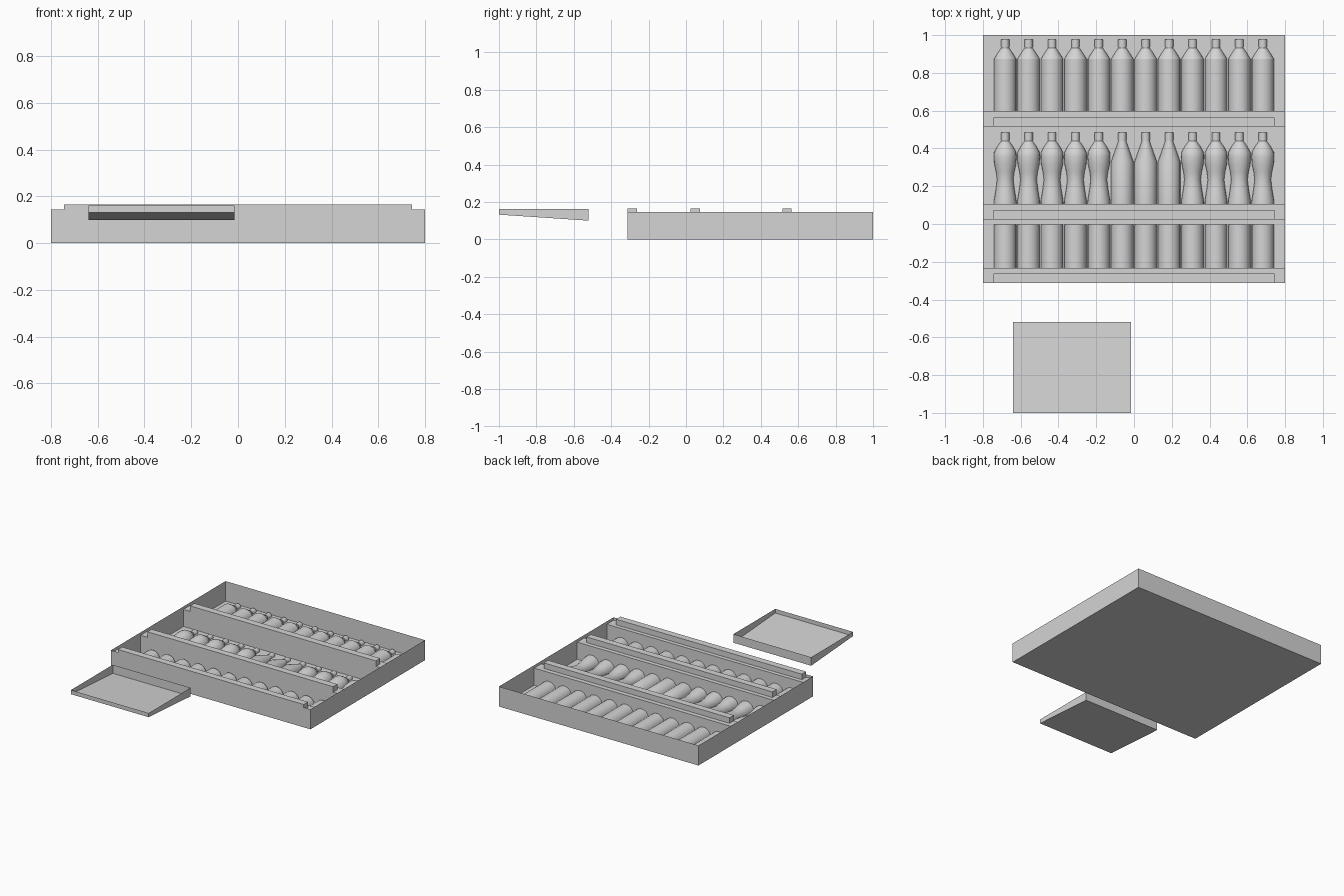
import bpy
import bmesh
import math

cube = bpy.data.objects.get("Cube")
if cube:
    bpy.data.objects.remove(cube, do_unlink=True)

grey = bpy.data.materials.new("plain grey")
grey.use_nodes = True
grey.diffuse_color = (0.66, 0.66, 0.66, 1)
grey.node_tree.nodes["Principled BSDF"].inputs["Base Color"].default_value = (0.66, 0.66, 0.66, 1)


def add_object(name, bm):
    bmesh.ops.recalc_face_normals(bm, faces=bm.faces)
    mesh = bpy.data.meshes.new(name)
    bm.to_mesh(mesh)
    bm.free()
    mesh.materials.append(grey)
    obj = bpy.data.objects.new(name, mesh)
    bpy.context.collection.objects.link(obj)
    return obj


def box(name, x, y, z, open_top=False, front_floor=None):
    """Box from (min, max) ranges; open boxes are thin sheets, floor may slope."""
    bm = bmesh.new()
    bmesh.ops.create_cube(bm, size=1)
    for v in bm.verts:
        low, front = v.co.z < 0, v.co.y < 0
        v.co.x = x[v.co.x > 0]
        v.co.y = y[v.co.y > 0]
        v.co.z = z[v.co.z > 0]
        if low and front and front_floor is not None:
            v.co.z = front_floor
    if open_top:
        bm.normal_update()
        top = [f for f in bm.faces if f.normal.z > 0.9]
        bmesh.ops.delete(bm, geom=top, context="FACES_ONLY")
    return add_object(name, bm)


def half_lathe(name, profile, sides=12):
    """Half revolve (distance, radius) points about the y axis, ends and base closed."""
    bm = bmesh.new()
    rings = []
    for d, r in profile:
        angles = [math.pi * i / sides for i in range(sides + 1)]
        rings.append([bm.verts.new((r * math.cos(a), d, r * math.sin(a))) for a in angles])
    for a, b in zip(rings, rings[1:]):
        for i in range(sides):
            bm.faces.new((a[i], a[i + 1], b[i + 1], b[i]))
        bm.faces.new((a[-1], a[0], b[0], b[-1]))
    bm.faces.new(rings[0])
    bm.faces.new(rings[-1])
    obj = add_object(name, bm)
    bpy.ops.object.select_all(action="DESELECT")
    obj.select_set(True)
    bpy.context.view_layer.objects.active = obj
    bpy.ops.object.shade_smooth_by_angle(angle=math.radians(30))
    return obj


# Cabinet lying on its back, open at the top
box("cabinet", (-0.8, 0.8), (-0.313, 1.0), (0, 0.145), open_top=True)

# Shelves with a raised front rail on each
shelves = {"bottom": (-0.312, -0.234), "middle": (0.025, 0.105), "top": (0.516, 0.598)}
for label, (front, back) in shelves.items():
    box(label + "_shelf", (-0.799, 0.799), (front, back), (0.001, 0.125))
    box(label + "_rail", (-0.745, 0.745), (front, front + 0.049), (0.125, 0.165))

# Separate tray with a sloping floor
box("tray", (-0.64, -0.016), (-1.0, -0.52), (0.10, 0.162), open_top=True, front_floor=0.132)

# Bottle and can profiles
cap = [(0.335, 0.02), (0.338, 0.02), (0.338, 0.022), (0.379, 0.022)]
tall = [(0, 0.059), (0.275, 0.059), (0.305, 0.041)] + cap
tapered = [(0, 0.059), (0.225, 0.059)] + cap
waisted = [(0, 0.06), (0.02, 0.059), (0.08, 0.049), (0.13, 0.043), (0.17, 0.048),
           (0.21, 0.057), (0.25, 0.06), (0.275, 0.058), (0.305, 0.042)] + cap
can = [(0, 0.059), (0.232, 0.059)]


def row(name, profile, base_y, slots):
    source = None
    for i in slots:
        if source is None:
            obj = source = half_lathe(name, profile)
        else:
            obj = source.copy()
            bpy.context.collection.objects.link(obj)
        obj.name = f"{name}_{i + 1}"
        obj.location = ((i - 5.5) * 0.124, base_y, 0.001)


# Twelve half-sunk items on each shelf
row("tall_bottle", tall, 0.598, range(12))
row("waisted_bottle", waisted, 0.105, [0, 1, 2, 3, 4, 8, 9, 10, 11])
row("tapered_bottle", tapered, 0.105, [5, 6, 7])
row("can", can, -0.234, range(12))
